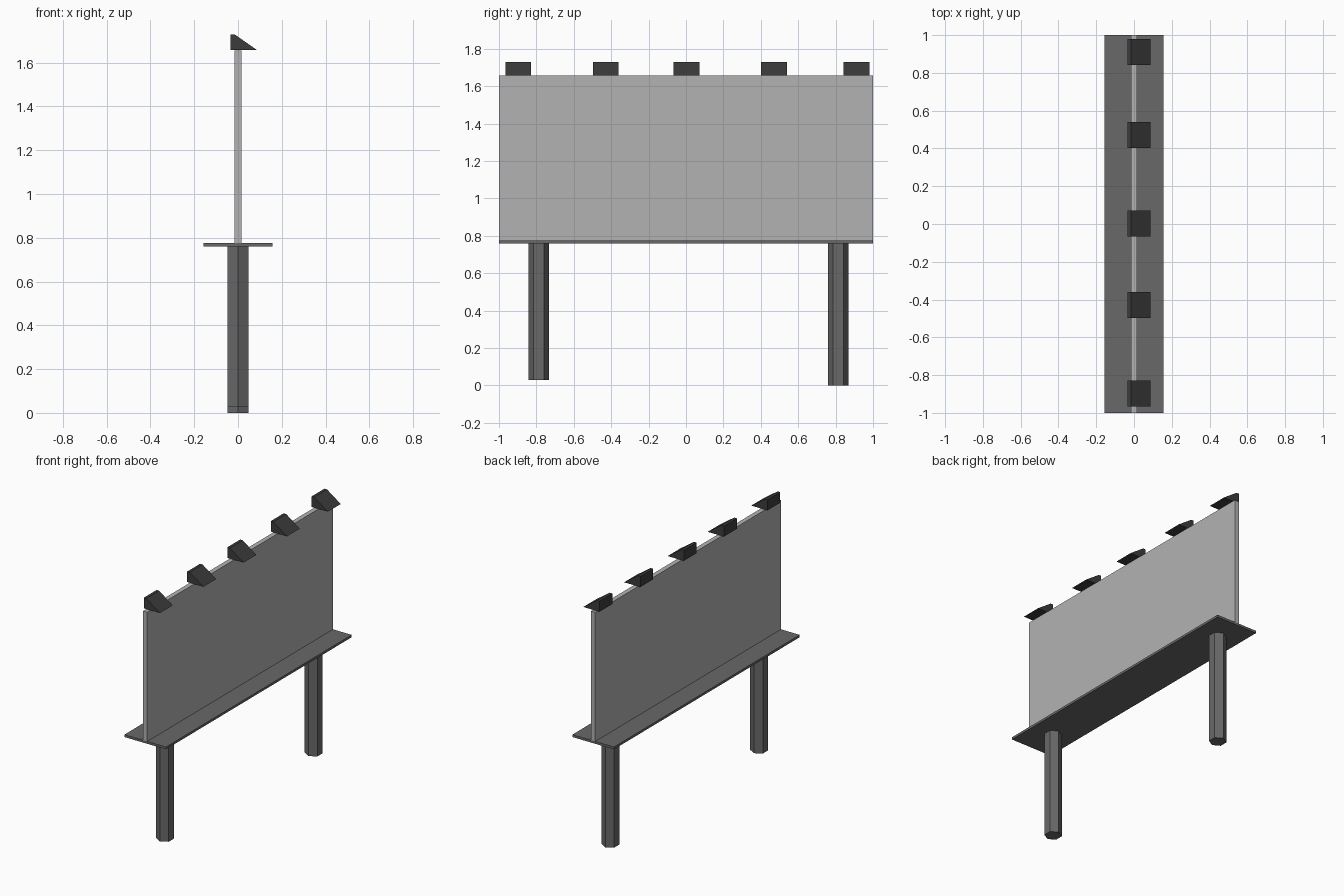
import bpy, bmesh, math

if "Cube" in bpy.data.objects:
    bpy.data.objects.remove(bpy.data.objects["Cube"])


def material(name, v):
    m = bpy.data.materials.new(name)
    m.diffuse_color = (v, v, v, 1)
    m.use_nodes = True
    m.node_tree.nodes["Principled BSDF"].inputs["Base Color"].default_value = m.diffuse_color
    return m


LIGHT = material("light_grey", 0.45)
DARK = material("dark_grey", 0.14)
BLACK = material("near_black", 0.045)


def prism(name, profile, axis, start, end, mat):
    """Extrude a closed 2D profile along z (profile is x, y) or y (profile is x, z)."""
    bm = bmesh.new()
    if axis == 'Z':
        verts = [bm.verts.new((a, b, start)) for a, b in profile]
        move = (0, 0, end - start)
    else:
        verts = [bm.verts.new((a, start, b)) for a, b in profile]
        move = (0, end - start, 0)
    face = bm.faces.new(verts)
    new = bmesh.ops.extrude_face_region(bm, geom=[face], use_keep_orig=True)["geom"]
    bmesh.ops.translate(bm, vec=move, verts=[g for g in new if isinstance(g, bmesh.types.BMVert)])
    bmesh.ops.recalc_face_normals(bm, faces=bm.faces)
    mesh = bpy.data.meshes.new(name)
    bm.to_mesh(mesh)
    bm.free()
    mesh.materials.append(mat)
    obj = bpy.data.objects.new(name, mesh)
    bpy.context.collection.objects.link(obj)
    return obj


def rect(x, z0, z1):
    return [(-x, z0), (x, z0), (x, z1), (-x, z1)]


# Sign panel and the walkway ledge under it
prism("sign_panel", rect(0.016, 0.776, 1.656), 'Y', -1, 1, LIGHT)
prism("ledge", rect(0.157, 0.76, 0.776), 'Y', -1, 1, DARK)

# Hexagonal posts, one slightly shorter than the other
for name, y, bottom in (("front_post", -0.787, 0.03), ("back_post", 0.814, 0.0)):
    hexagon = [(0.055 * math.sin(math.radians(60 * i)),
                y + 0.055 * math.cos(math.radians(60 * i))) for i in range(6)]
    prism(name, hexagon, 'Z', bottom, 0.76, DARK)

# Wedge-shaped lamps along the top edge
wedge = [(-0.034, 1.657), (0.088, 1.657), (-0.015, 1.729), (-0.034, 1.729)]
for i, y in enumerate((-0.897, -0.429, 0.003, 0.471, 0.911)):
    prism(f"lamp_{i + 1}", wedge, 'Y', y - 0.069, y + 0.069, BLACK)
